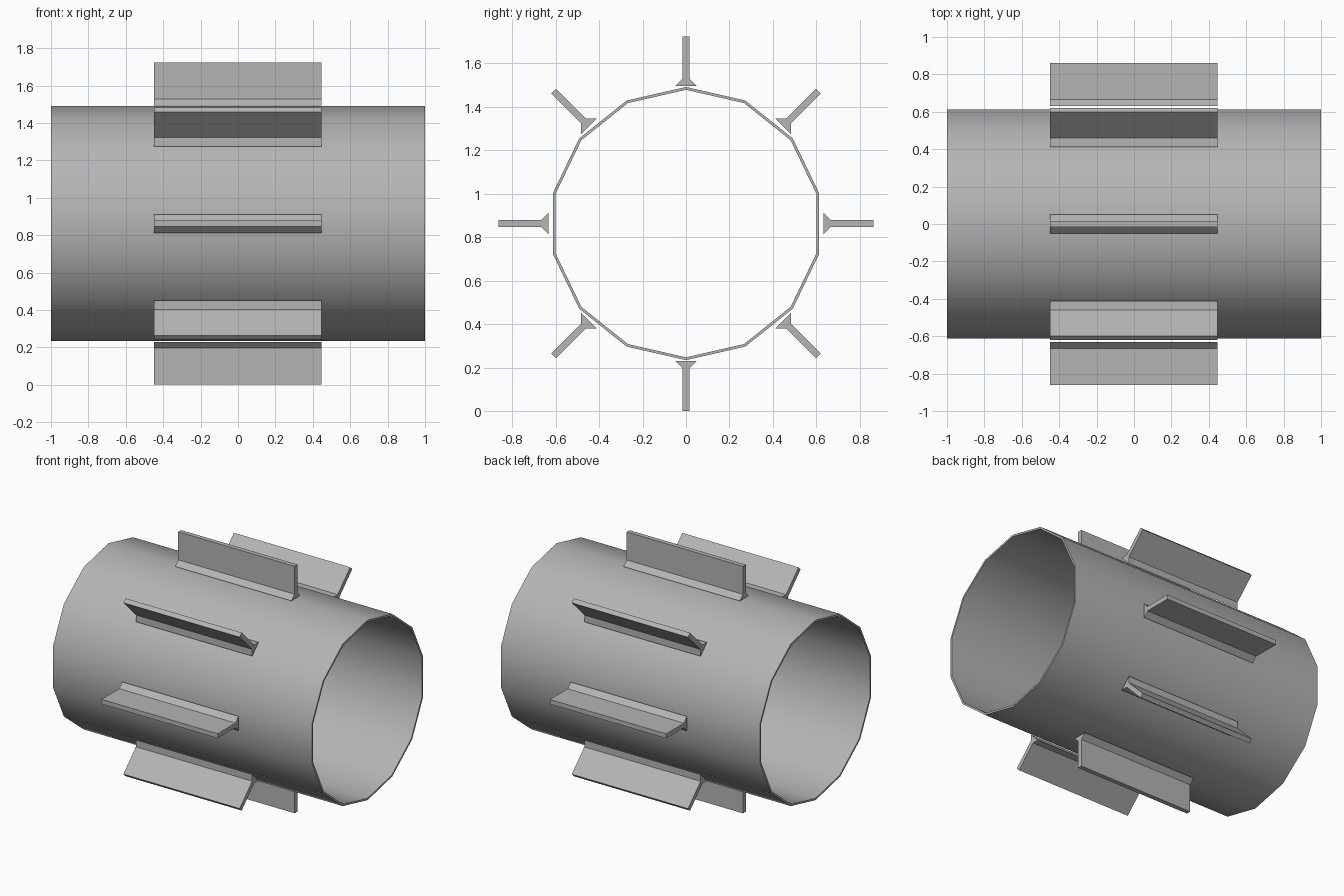
import bpy, bmesh
from math import pi, radians
from mathutils import Matrix, Vector

AXIS_Z = 0.862
TUBE_SIDES = 14
FIN_COUNT = 8

cube = bpy.data.objects.get("Cube")
if cube:
    bpy.data.objects.remove(cube, do_unlink=True)

grey = bpy.data.materials.new("plain grey")
grey.use_nodes = True
colour = (0.46, 0.46, 0.46, 1)
grey.diffuse_color = colour
grey.node_tree.nodes["Principled BSDF"].inputs["Base Color"].default_value = colour


def finish(bm, name):
    """Turn a bmesh into an object lying on the tube axis."""
    bmesh.ops.recalc_face_normals(bm, faces=bm.faces)
    mesh = bpy.data.meshes.new(name)
    bm.to_mesh(mesh)
    bm.free()
    mesh.materials.append(grey)
    obj = bpy.data.objects.new(name, mesh)
    obj.location.z = AXIS_Z
    bpy.context.collection.objects.link(obj)
    return obj


# Open tube: a thin wall section spun around the x axis
bm = bmesh.new()
wall = [(-1, 0.615), (1, 0.615), (1, 0.628), (-1, 0.628)]
verts = [bm.verts.new((x, 0, r)) for x, r in wall]
edges = [bm.edges.new((verts[i], verts[(i + 1) % 4])) for i in range(4)]
bmesh.ops.spin(bm, geom=verts + edges, cent=(0, 0, 0), axis=(1, 0, 0),
               angle=2 * pi, steps=TUBE_SIDES, use_merge=True)
bmesh.ops.remove_doubles(bm, verts=bm.verts, dist=0.0001)
tube = finish(bm, "tube")
bpy.ops.object.select_all(action='DESELECT')
tube.select_set(True)
bpy.context.view_layer.objects.active = tube
bpy.ops.object.shade_smooth_by_angle(angle=radians(30))

# Fins with a flared foot, set evenly around the tube
half = [(0.05, 0.632), (0.016, 0.666), (0.016, 0.861)]
section = half + [(-y, r) for y, r in reversed(half)]
for i in range(FIN_COUNT):
    bm = bmesh.new()
    face = bm.faces.new([bm.verts.new((-0.45, y, r)) for y, r in section])
    ext = bmesh.ops.extrude_face_region(bm, geom=[face], use_keep_orig=True)
    moved = [g for g in ext["geom"] if isinstance(g, bmesh.types.BMVert)]
    bmesh.ops.translate(bm, verts=moved, vec=Vector((0.897, 0, 0)))
    bmesh.ops.rotate(bm, verts=bm.verts, cent=(0, 0, 0),
                     matrix=Matrix.Rotation(i * 2 * pi / FIN_COUNT, 3, 'X'))
    finish(bm, f"fin_{i + 1}")
